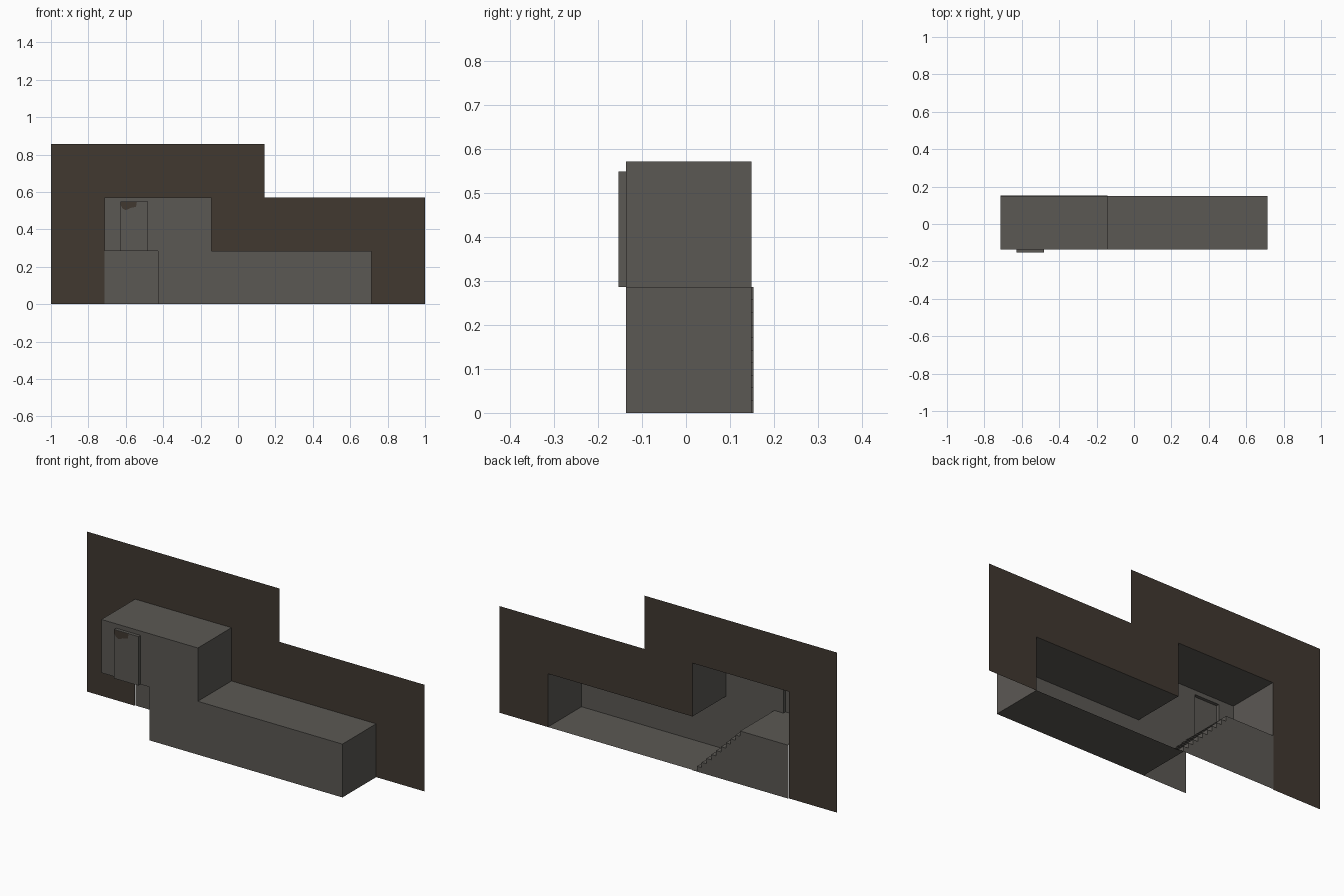
import bpy

if "Cube" in bpy.data.objects:
    bpy.data.objects.remove(bpy.data.objects["Cube"])

U = 1 / 7                      # the model sits on a grid of sevenths
YF, YB = -0.136, 0.149         # front wall and open back plane
YD, YS = -0.154, 0.153         # door recess front, stair side panel


def material(name, rgb):
    m = bpy.data.materials.new(name)
    m.diffuse_color = (*rgb, 1)
    m.use_nodes = True
    m.node_tree.nodes["Principled BSDF"].inputs["Base Color"].default_value = m.diffuse_color
    return m


STONE = material("stone grey", (0.105, 0.098, 0.088))
DARK = material("dark brown", (0.052, 0.040, 0.030))


def mesh(name, polys, mat):
    """Each poly is a list of 3D points; shared points are reused."""
    index, faces = {}, []
    for p in polys:
        faces.append([index.setdefault(tuple(round(c, 5) for c in v), len(index))
                      for v in p])
    me = bpy.data.meshes.new(name)
    me.from_pydata(list(index), [], faces)
    me.materials.append(mat)
    ob = bpy.data.objects.new(name, me)
    bpy.context.collection.objects.link(ob)
    return ob


def upright(points, y):
    return [(x, y, z) for x, z in points]


def strip(path, y0, y1):
    """Quads swept along y below an xz path."""
    return [[(a[0], y0, a[1]), (b[0], y0, b[1]), (b[0], y1, b[1]), (a[0], y1, a[1])]
            for a, b in zip(path, path[1:])]


# Stepped cutaway plate around the open back
mesh("cutaway_plate", [upright([
    (-1, 0), (-5*U, 0), (-5*U, 4*U), (-U, 4*U), (-U, 2*U), (5*U, 2*U),
    (5*U, 0), (1, 0), (1, 4*U), (U, 4*U), (U, 6*U), (-1, 6*U)], YB)], DARK)

# Front wall, notched for the doorway and open below the landing
dl, dr, dt = -0.627, -0.482, 0.548
mesh("front_wall", [upright([
    (-5*U, 2*U), (dl, 2*U), (dl, dt), (dr, dt), (dr, 2*U), (-3*U, 2*U),
    (-3*U, 0), (5*U, 0), (5*U, 2*U), (-U, 2*U), (-U, 4*U), (-5*U, 4*U)], YF)], STONE)

# Left wall, ceilings, right wall and lower floor
mesh("room_shell", strip([
    (-5*U, 2*U), (-5*U, 4*U), (-U, 4*U), (-U, 2*U),
    (5*U, 2*U), (5*U, 0), (-U, 0)], YF, YB), STONE)

# Door recess standing out of the front wall
door = [(dl, 2*U), (dl, dt), (dr, dt), (dr, 2*U)]
mesh("door_recess", strip(door + door[:1], YD + 0.001, YF)
     + [upright(door[::-1], YD + 0.001)], STONE)

# Ragged dark patch in the top corner of the door
mesh("door_dark_patch", [upright([
    (dl, 0.546), (dl, 0.53), (-0.617, 0.512), (-0.603, 0.504), (-0.59, 0.506),
    (-0.575, 0.515), (-0.545, 0.521), (-0.541, 0.546)], YD)], DARK)

# Landing and ten steps down to the lower floor
steps = 10
d = 2 * U / steps
path = [(-5*U, 2*U), (-3*U, 2*U)]
for i in range(steps):
    x, z = path[-1]
    path += [(x, z - d), (x + d, z - d)]
mesh("landing_and_stairs", strip(path, YF, YS), STONE)

# Side panel closing the stairs at the back
mesh("stair_side_panel", [upright(path[:-1] + [(-5*U, 0)], YS)], STONE)
